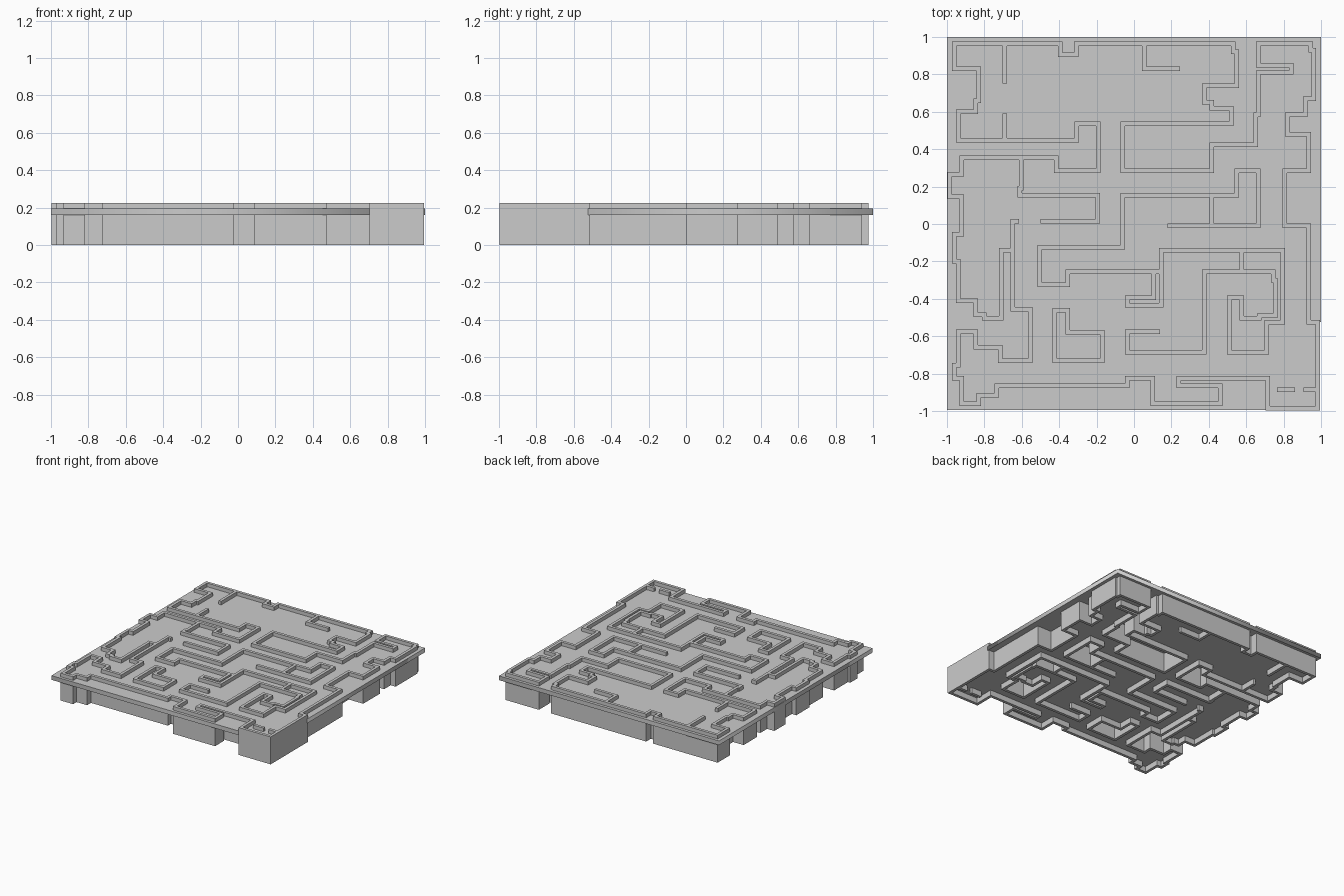
import bpy, bmesh
from mathutils import Vector

if "Cube" in bpy.data.objects:
    bpy.data.objects.remove(bpy.data.objects["Cube"])

HEIGHT = 0.225   # wall height
HALF = 0.012     # half wall thickness


def trace(x, y, axis, coords):
    """Right-angled path: coords alternate between x and y moves."""
    pts = [Vector((x, y))]
    for c in coords:
        if axis == 'x':
            x = c
        else:
            y = c
        axis = 'y' if axis == 'x' else 'x'
        pts.append(Vector((x, y)))
    return pts


def wall(name, pts, closed=False):
    """Mitred strip of constant thickness along a path, floor to top."""
    n = len(pts)
    bm = bmesh.new()
    rings = []
    for i, p in enumerate(pts):
        off = Vector((0, 0))
        for a, b in ((i - 1, i), (i, i + 1)):
            if closed or (a >= 0 and b < n):
                d = (pts[b % n] - pts[a % n]).normalized()
                off += Vector((-d.y, d.x)) * HALF
        l, r = p + off, p - off
        rings.append([bm.verts.new((q.x, q.y, z)) for q, z in
                      ((l, 0), (r, 0), (r, HEIGHT), (l, HEIGHT))])
    for i in range(n if closed else n - 1):
        A, B = rings[i], rings[(i + 1) % n]
        for k in range(4):
            m = (k + 1) % 4
            bm.faces.new((A[k], A[m], B[m], B[k]))
    if not closed:
        bm.faces.new(rings[0])
        bm.faces.new(rings[-1])
    bmesh.ops.recalc_face_normals(bm, faces=bm.faces)
    me = bpy.data.meshes.new(name)
    bm.to_mesh(me)
    bm.free()
    bpy.context.collection.objects.link(bpy.data.objects.new(name, me))


def plate(name, loops, z0, z1):
    """Flat filled plate with optional holes, from a 2D curve."""
    cu = bpy.data.curves.new(name + "_outline", 'CURVE')
    cu.dimensions, cu.fill_mode, cu.extrude = '2D', 'BOTH', (z1 - z0) / 2
    for pts in loops:
        sp = cu.splines.new('POLY')
        sp.points.add(len(pts) - 1)
        for q, p in zip(sp.points, pts):
            q.co = (p[0], p[1], 0, 1)
        sp.use_cyclic_u = True
    tmp = bpy.data.objects.new(name + "_outline", cu)
    bpy.context.collection.objects.link(tmp)
    bpy.context.view_layer.update()
    dg = bpy.context.evaluated_depsgraph_get()
    me = bpy.data.meshes.new_from_object(tmp.evaluated_get(dg))
    bpy.data.objects.remove(tmp)
    ob = bpy.data.objects.new(name, me)
    ob.location.z = (z0 + z1) / 2
    bpy.context.collection.objects.link(ob)


# Outer wall, traced counter-clockwise from the top left corner
left_side = [.83, -.83, .66, -.845, .60, -.94, .447, -.305, .537, -.19, .285, -.415,
             .355, -.92, .265, -.985, .145, -.92, -.055, -.96, -.2, -.94, -.41, -.845,
             -.485, -.80, -.505, -.71, -.14, -.648, -.457, -.555, -.73, -.715, -.66,
             -.845, -.575, -.94, -.755, -.96, -.825, -.92]
bottom_side = [-.96, -.83, -.915, -.735, -.865, -.035, -.825, .10, -.96, .46, -.865,
               .24, -.825, .715, -.985, .983]
right_side = [-.525, .935, -.01, .805, .285, .935, .48, .82, .585, .915, .67, .96,
              .93, .945]
top_side = [.965, .665, .85, .84, .81, .665, .585, .65, .425, .415, .285, -.06, .537,
            .52, .62, .415, .65, .375, .74, .55, .92, .53, .965, -.31, .905, -.395, .965]
outline = trace(-.96, .965, 'y', left_side + bottom_side + right_side + top_side)
wall("outer_wall", outline, closed=True)

# Closed shafts inside the plan
shafts = {
    "east_shaft": trace(.415, .155, 'x', [.55, .285, .665, -.01, .415]),
    "south_east_shaft": trace(.575, -.14, 'x', [.795, -.525, .71, -.685, .51, -.395,
                              .575, -.505, .67, -.49, .755, -.30, .745, -.255, .575]),
    "narrow_shaft": trace(.145, -.255, 'y', [-.435, -.035, -.395, .105, -.255]),
    "south_shaft": trace(-.425, -.46, 'x', [-.355, -.58, -.17, -.73, -.425]),
}
for name, pts in shafts.items():
    wall(name, pts, closed=True)

# Interior partition walls
partitions = [
    trace(-.69, .965, 'y', [.75]),
    trace(-.69, .59, 'y', [.447]),
    trace(.055, .965, 'y', [.83, .245]),
    trace(-.602, .355, 'y', [.19, -.612, .155, -.195, .015, -.50]),
    trace(-.615, .015, 'x', [-.648, -.14]),
    trace(.415, .155, 'x', [-.06, -.125, -.505, -.325, -.355, -.255, .105]),
    trace(.415, -.01, 'x', [.18]),
    trace(.145, -.255, 'y', [-.14, .575]),
    trace(.575, -.255, 'x', [.375, -.685, -.035, -.575, .14]),
    trace(.765, -.887, 'x', [.86]),
    trace(.905, -.887, 'x', [.983]),
]
for i, pts in enumerate(partitions):
    wall(f"partition_wall_{i + 1}", pts)

# Ceiling slab over the whole plan, tucked behind the front right corner wall
plate("ceiling_slab", [[(-1, -.994), (.71, -.994), (.71, -.985), (.983, -.985),
                        (.983, -.525), (1, -.525), (1, 1), (-1, 1)]], .16, .195)

# Room floor inside the outer wall, open at the shafts
plate("room_floor", [outline[:-1] if outline[0] == outline[-1] else outline]
      + list(shafts.values()), .045, .08)
